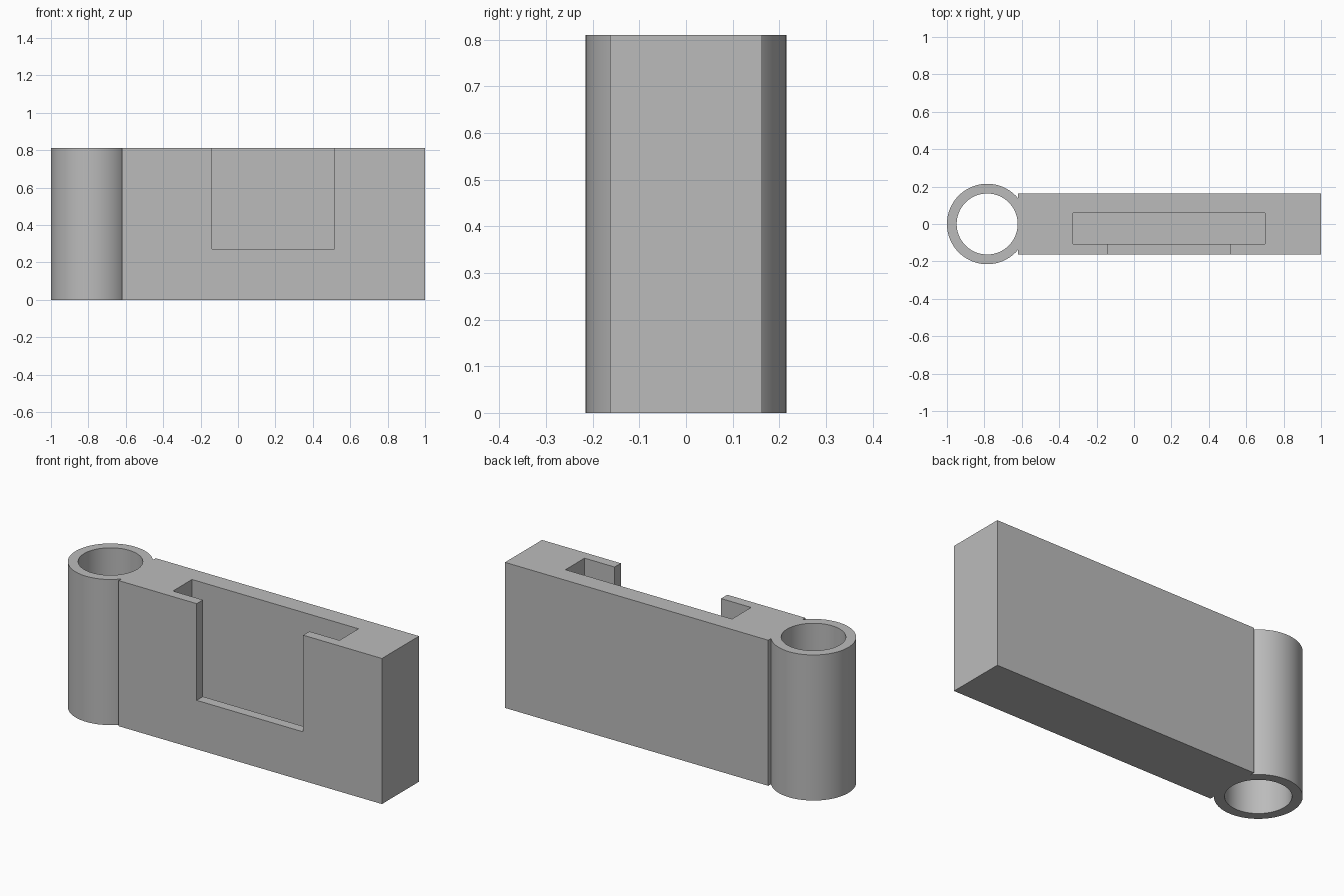
import bpy

cube = bpy.data.objects.get("Cube")
if cube:
    bpy.data.objects.remove(cube, do_unlink=True)

grey = bpy.data.materials.new("plain grey")
grey.use_nodes = True
colour = (0.5, 0.5, 0.5, 1)
grey.diffuse_color = colour
grey.node_tree.nodes["Principled BSDF"].inputs["Base Color"].default_value = colour

HEIGHT = 0.81
HALF = 0.163          # half thickness of the plate, also the bore radius
BARREL_X = -0.785


def box(name, x, y, z):
    """Box between pairs of limits on each axis."""
    bpy.ops.mesh.primitive_cube_add(size=1)
    ob = bpy.context.object
    ob.name = name
    ob.location = [(a + b) / 2 for a, b in (x, y, z)]
    ob.scale = [b - a for a, b in (x, y, z)]
    bpy.ops.object.transform_apply(location=True, rotation=True, scale=True)
    ob.data.materials.append(grey)
    return ob


def cylinder(name, radius, depth):
    bpy.ops.mesh.primitive_cylinder_add(vertices=96, radius=radius, depth=depth,
                                        location=(BARREL_X, 0, HEIGHT / 2))
    ob = bpy.context.object
    ob.name = name
    bpy.ops.object.transform_apply(location=True, rotation=True, scale=True)
    ob.data.materials.append(grey)
    return ob


def combine(target, tool, operation):
    """Apply a boolean and discard its tool."""
    mod = target.modifiers.new(tool.name, 'BOOLEAN')
    mod.operation = operation
    mod.solver = 'EXACT'
    mod.object = tool
    bpy.context.view_layer.objects.active = target
    bpy.ops.object.modifier_apply(modifier=mod.name)
    bpy.data.objects.remove(tool, do_unlink=True)


# Plate with the hinge barrel fused to its end
body = box("hinge_plate", (-0.62, 1), (-HALF, HALF), (0, HEIGHT))
combine(body, cylinder("barrel", 0.215, HEIGHT), 'UNION')

# Through bore, slot open at the top, and the front window into the slot
combine(body, cylinder("bore", HALF, HEIGHT + 0.2), 'DIFFERENCE')
combine(body, box("slot", (-0.325, 0.7), (-0.108, 0.06), (0.1, 1)), 'DIFFERENCE')
combine(body, box("window", (-0.14, 0.515), (-0.3, -0.05), (0.272, 1)), 'DIFFERENCE')

bpy.ops.object.select_all(action='DESELECT')
body.select_set(True)
bpy.context.view_layer.objects.active = body
bpy.ops.object.shade_smooth_by_angle(angle=0.5)
